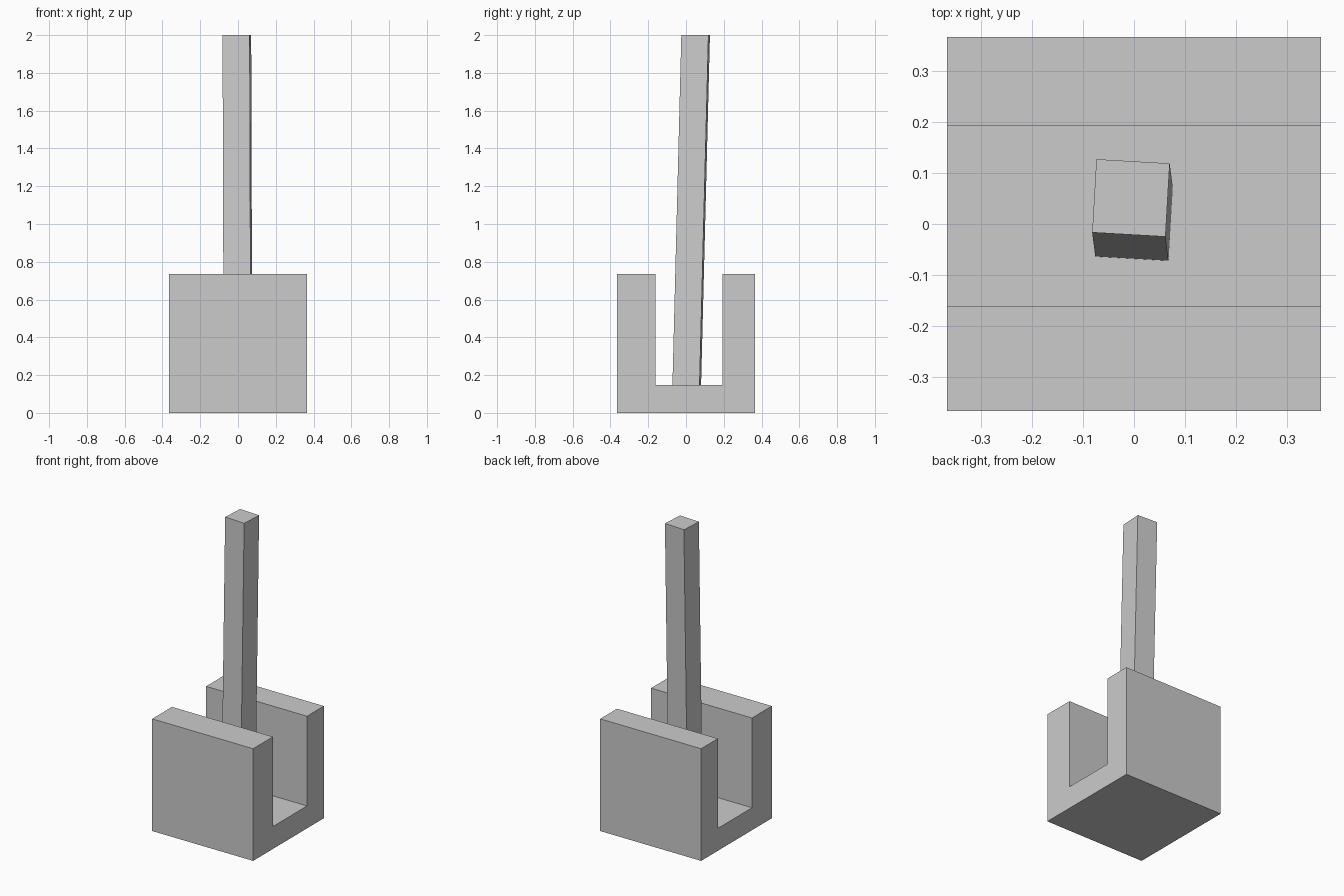
import bpy, bmesh, math
from mathutils import Matrix, Vector

if "Cube" in bpy.data.objects:
    bpy.data.objects.remove(bpy.data.objects["Cube"])


def prism(name, loop, offset):
    """Extrude a closed loop of points along an offset vector."""
    bm = bmesh.new()
    face = bm.faces.new([bm.verts.new(p) for p in loop])
    new = bmesh.ops.extrude_face_region(bm, geom=[face])["geom"]
    bmesh.ops.translate(bm, vec=offset,
                        verts=[g for g in new if isinstance(g, bmesh.types.BMVert)])
    bmesh.ops.recalc_face_normals(bm, faces=bm.faces)
    mesh = bpy.data.meshes.new(name)
    bm.to_mesh(mesh)
    bm.free()
    obj = bpy.data.objects.new(name, mesh)
    bpy.context.collection.objects.link(obj)
    return obj


# U-shaped base: channel profile in the y-z plane, extruded along x
H, TOP, FLOOR = 0.366, 0.735, 0.147
profile = [(-H, 0), (H, 0), (H, TOP), (0.192, TOP), (0.192, FLOOR),
           (-0.161, FLOOR), (-0.161, TOP), (-H, TOP)]
prism("channel_base", [(-H, y, z) for y, z in profile], Vector((2 * H, 0, 0)))

# Square post standing in the channel, slightly twisted and leaning back
R = 0.0718
turn = Matrix.Rotation(math.radians(-3.3), 3, 'Z')
foot = Vector((0, 0.004, FLOOR))
square = [foot + turn @ Vector((sx * R, sy * R, 0))
          for sx, sy in ((-1, -1), (1, -1), (1, 1), (-1, 1))]
prism("leaning_post", square, Vector((-0.006, 0.047, 2 - FLOOR)))
